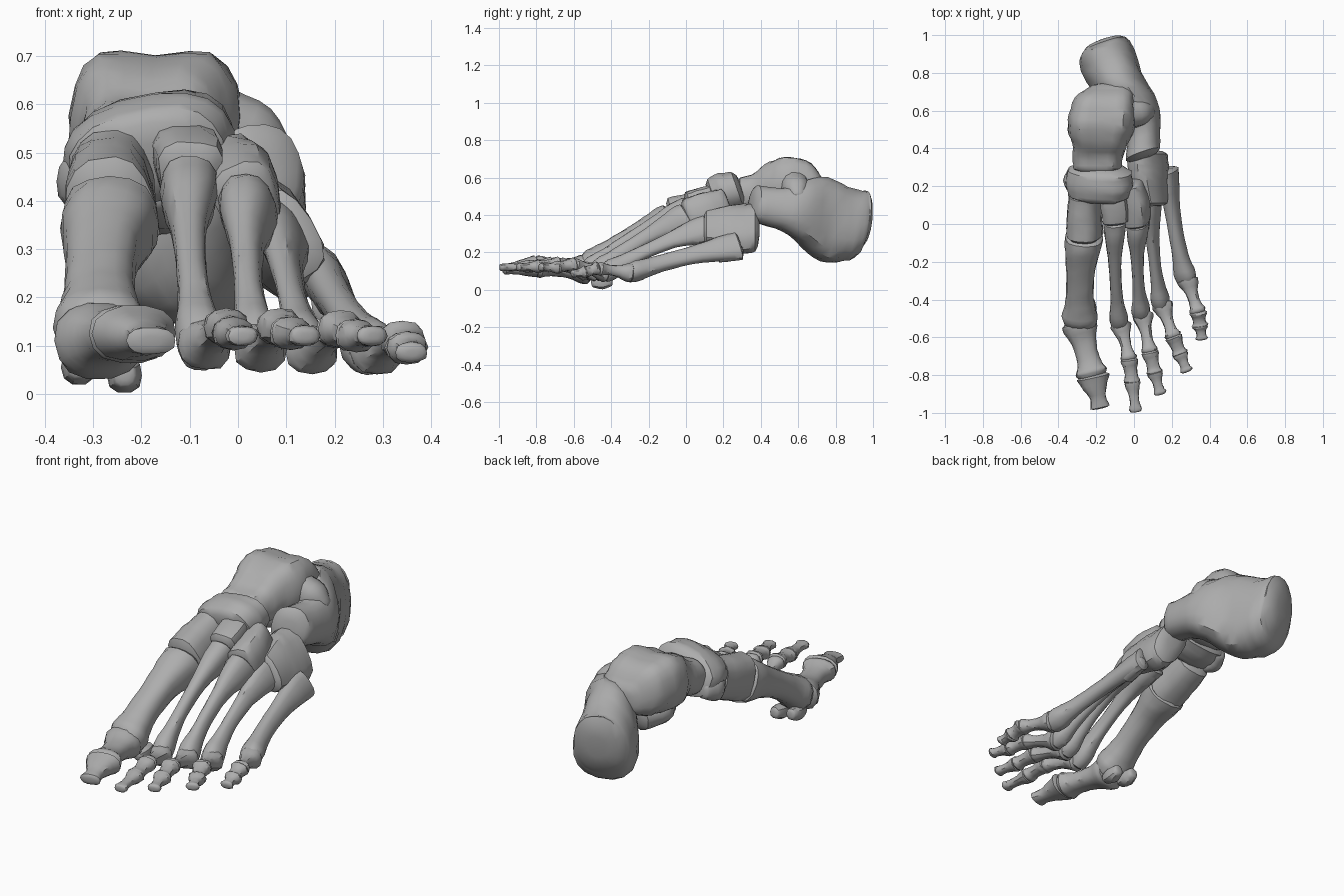
import bpy, bmesh, random
from math import sin, cos, pi, radians
from mathutils import Vector

random.seed(4)
if "Cube" in bpy.data.objects:
    bpy.data.objects.remove(bpy.data.objects["Cube"], do_unlink=True)

bone_grey = bpy.data.materials.new("bone grey")
bone_grey.use_nodes = True
grey = (.42, .42, .42, 1)
bone_grey.diffuse_color = grey
bone_grey.node_tree.nodes["Principled BSDF"].inputs["Base Color"].default_value = grey

UP = Vector((0, 0, 1))


def spline(sections, steps):
    """Smoothly resample rows of (x, y, z, half width, half height)."""
    rows = [Vector(s) for s in sections]
    padded = [rows[0]] + rows + [rows[-1]]
    result = []
    for a, b, c, d in zip(padded, padded[1:], padded[2:], padded[3:]):
        for i in range(steps):
            t = i / steps
            tangent_b, tangent_c = (c - a) / 2, (d - b) / 2
            result.append(b * (2*t**3 - 3*t*t + 1) + c * (3*t*t - 2*t**3)
                          + tangent_b * (t**3 - 2*t*t + t) + tangent_c * (t**3 - t*t))
    return result + [rows[-1]]


def bone(name, sections, roll=0, square=.85, wedge=0, groove=0, cap=.3,
         sides=14, steps=3, wobble=.03, axis=None):
    """Loft rounded cross-sections along a path and dome both ends."""
    rows = spline(sections, steps)
    along = Vector(axis) if axis else (rows[-1] - rows[0]).xyz
    along.normalize()
    across = along.cross(UP).normalized()
    if across.x < 0:
        across.negate()
    upward = across.cross(along)
    if upward.z < 0:
        upward.negate()
    turn = radians(roll)
    across, upward = (across * cos(turn) + upward * sin(turn),
                      upward * cos(turn) - across * sin(turn))

    # Each ring is centre, half width, half height
    rings = [(r.xyz, r[3], r[4]) for r in rows]

    def dome(ring, direction):
        centre, w, h = ring
        length = cap * min(w, h)
        return [(centre + direction * length * sin(a), w * cos(a), h * cos(a))
                for a in (radians(38), radians(68))]

    rings = dome(rings[0], -along)[::-1] + rings + dome(rings[-1], along)

    bm = bmesh.new()
    loops = []
    for centre, w, h in rings:
        loop = []
        for i in range(sides):
            a = 2 * pi * i / sides
            c, s = cos(a), sin(a)
            u = abs(c) ** square * (1 if c > 0 else -1)
            v = abs(s) ** square * (1 if s > 0 else -1)
            u *= 1 + wedge * v
            v *= 1 - groove * max(0, s) ** 12
            k = 1 + random.uniform(-wobble, wobble)
            loop.append(bm.verts.new(centre + across * u * w * k + upward * v * h * k))
        loops.append(loop)
    for low, high in zip(loops, loops[1:]):
        for i in range(sides):
            j = (i + 1) % sides
            bm.faces.new((low[i], low[j], high[j], high[i]))
    bm.faces.new(loops[0][::-1])
    bm.faces.new(loops[-1])
    bmesh.ops.recalc_face_normals(bm, faces=bm.faces)
    mesh = bpy.data.meshes.new(name)
    bm.to_mesh(mesh)
    bm.free()
    mesh.materials.append(bone_grey)
    obj = bpy.data.objects.new(name, mesh)
    bpy.context.collection.objects.link(obj)
    bpy.ops.object.select_all(action="DESELECT")
    obj.select_set(True)
    bpy.context.view_layer.objects.active = obj
    bpy.ops.object.shade_smooth_by_angle(angle=radians(35))


def long_bone(name, start, end, base, shaft, head, bow=(0, 0, 0), **options):
    """Waisted bone with a wide base and a knuckle at the far end."""
    start, end, bow = Vector(start), Vector(end), Vector(bow)
    base, shaft, head = Vector(base), Vector(shaft), Vector(head)
    profile = ((0, base), (.12, base.lerp(shaft, .15)), (.35, shaft.lerp(base, .2)),
               (.62, shaft), (.8, shaft.lerp(head, .35)), (.92, head), (1, head * .85))
    sections = [(*(start.lerp(end, t) + bow * sin(pi * t)), *size) for t, size in profile]
    bone(name, sections, **options)


# Heel bone, with its inner shelf
bone("heel_bone", [
    (.045, .37, .46, .095, .1), (.05, .5, .435, .095, .11), (.01, .61, .425, .12, .16),
    (-.07, .72, .385, .135, .22), (-.125, .83, .35, .15, .205), (-.15, .91, .35, .143, .185),
    (-.155, .945, .375, .125, .155)], cap=.25, sides=18, wedge=-.1)
bone("heel_inner_shelf", [
    (-.2, .44, .43, .07, .05), (-.19, .52, .42, .11, .07), (-.14, .62, .41, .1, .08)])

# Ankle bone: rounded head, neck and grooved pulley on top
bone("ankle_bone", [
    (-.195, .29, .525, .125, .085), (-.19, .36, .53, .135, .105), (-.18, .42, .565, .145, .12),
    (-.175, .5, .575, .175, .15), (-.168, .58, .575, .177, .152), (-.155, .67, .565, .155, .13),
    (-.13, .72, .535, .115, .085)], axis=(0, 1, 0), square=.75, wedge=-.07,
    groove=.2, sides=20)
bone("ankle_outer_process", [
    (-.05, .58, .55, .08, .09), (.03, .59, .52, .07, .08), (.085, .6, .48, .04, .05)])

# Midfoot bones
bone("navicular", [
    (-.19, .15, .49, .16, .1), (-.185, .21, .505, .18, .115), (-.18, .28, .52, .17, .108)],
    roll=14, axis=(0, 1, .35), sides=18)
bone("navicular_knob", [
    (-.31, .17, .44, .04, .05), (-.33, .23, .44, .045, .06), (-.31, .3, .45, .035, .04)])
bone("inner_cuneiform", [
    (-.265, -.06, .38, .095, .115), (-.265, .05, .415, .09, .11), (-.26, .15, .45, .085, .1)],
    roll=8, square=.75, wedge=-.1)
bone("middle_cuneiform", [
    (-.1, .02, .445, .062, .08), (-.105, .1, .47, .068, .083), (-.115, .18, .49, .06, .08)],
    square=.7, wedge=.25)
bone("outer_cuneiform", [
    (.022, .01, .395, .064, .09), (.015, .11, .425, .07, .095), (-.015, .21, .46, .06, .08)],
    roll=25, square=.75, wedge=.2)
bone("cuboid", [
    (.1, .11, .33, .06, .1), (.08, .23, .33, .078, .13), (.075, .31, .325, .082, .145),
    (.07, .37, .335, .08, .14)], roll=32, axis=(0, 1, 0), square=.85)

# Metatarsals, from the big toe outward
long_bone("metatarsal_1", (-.265, -.07, .355), (-.285, -.53, .11),
          (.1, .11), (.073, .07), (.096, .085), (-.01, 0, .025), sides=16)
long_bone("metatarsal_2", (-.102, .02, .425), (-.077, -.54, .09),
          (.06, .08), (.031, .038), (.05, .058), (-.01, 0, .035))
long_bone("metatarsal_3", (.022, .01, .385), (.04, -.49, .088),
          (.058, .085), (.029, .038), (.048, .056), (-.012, 0, .03), roll=15)
long_bone("metatarsal_4", (.09, .12, .33), (.145, -.44, .085),
          (.047, .08), (.028, .038), (.047, .056), (-.012, 0, .024), roll=28)
long_bone("metatarsal_5", (.18, .28, .235), (.28, -.31, .085),
          (.046, .08), (.036, .046), (.058, .052), (-.014, 0, .014), roll=28)
bone("metatarsal_5_spur", [
    (.19, .18, .2, .04, .055), (.198, .26, .2, .036, .045), (.198, .3, .2, .025, .03)])

# Small round bones under the big toe joint
for side, x, z in (("inner", -.33, .055), ("outer", -.235, .038)):
    bone(side + "_sesamoid", [(x, -.5, z, .025, .025), (x, -.45, z, .037, .037),
                              (x, -.4, z + .01, .026, .028)], sides=10)

# Big toe
long_bone("toe_1_near", (-.29, -.53, .11), (-.22, -.805, .125),
          (.093, .08), (.06, .048), (.085, .06))
bone("toe_1_tip", [
    (-.215, -.81, .125, .088, .058), (-.205, -.87, .12, .062, .044),
    (-.19, -.92, .115, .042, .032), (-.18, -.97, .11, .052, .028)])

# Lesser toes: joints from knuckle to tip, three bones each
toes = {
    2: ((-.07, -.535, .1), (-.025, -.72, .14), (-.01, -.84, .125), (.01, -.992, .12)),
    3: ((.045, -.48, .095), (.085, -.68, .14), (.11, -.79, .125), (.14, -.9, .12)),
    4: ((.15, -.43, .09), (.21, -.6, .135), (.245, -.69, .12), (.28, -.78, .12)),
    5: ((.285, -.3, .09), (.34, -.47, .115), (.35, -.54, .095), (.36, -.61, .085)),
}
shapes = {"near": ((.056, .052), (.029, .028), (.044, .037)),
          "middle": ((.046, .038), (.034, .028), (.044, .034)),
          "tip": ((.042, .034), (.025, .021), (.034, .021))}
for number, joints in toes.items():
    for (part, sizes), near, far in zip(shapes.items(), joints, joints[1:]):
        long_bone(f"toe_{number}_{part}", near, far, *sizes,
                  sides=12, steps=2, wobble=.05)
